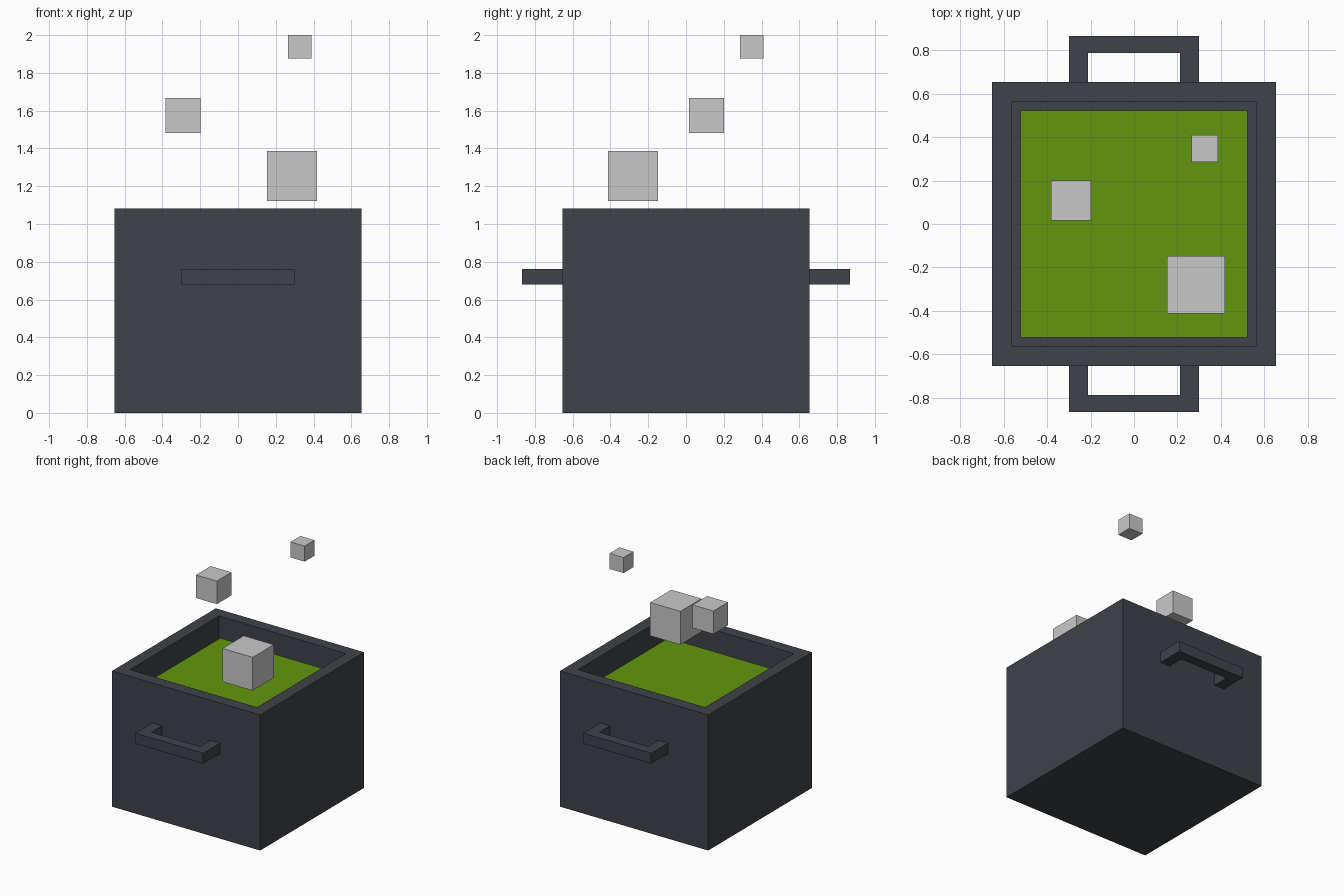
import bpy
import bmesh
from mathutils import Matrix, Vector

cube = bpy.data.objects.get("Cube")
if cube:
    bpy.data.objects.remove(cube, do_unlink=True)


def srgb(*rgb):
    return [(c / 255 / 12.92) if c < 11 else ((c / 255 + 0.055) / 1.055) ** 2.4 for c in rgb] + [1]


def material(name, color):
    mat = bpy.data.materials.new(name)
    mat.use_nodes = True
    mat.diffuse_color = color
    mat.node_tree.nodes["Principled BSDF"].inputs["Base Color"].default_value = color
    return mat


def add_object(name, bm, mat):
    bmesh.ops.recalc_face_normals(bm, faces=bm.faces)
    mesh = bpy.data.meshes.new(name)
    bm.to_mesh(mesh)
    bm.free()
    mesh.materials.append(mat)
    obj = bpy.data.objects.new(name, mesh)
    bpy.context.collection.objects.link(obj)
    return obj


def box(center, size):
    bm = bmesh.new()
    bmesh.ops.create_cube(bm, size=1, matrix=Matrix.Translation(center) @ Matrix.Diagonal((*size, 1)))
    return bm


iron = material("dark iron", srgb(62, 66, 73))
green = material("soup green", srgb(98, 150, 14))
grey = material("steam grey", srgb(201, 201, 201))

HALF, HEIGHT, WALL = 0.655, 1.083, 0.133
SOUP_Z, FLOOR = 0.932, 0.13

# Pot: a box whose top is inset for the rim and pushed down for the hollow
pot = box((0, 0, HEIGHT / 2), (HALF * 2, HALF * 2, HEIGHT))
pot.faces.ensure_lookup_table()
top = max(pot.faces, key=lambda f: f.calc_center_median().z)
bmesh.ops.inset_region(pot, faces=[top], thickness=WALL)
hollow = bmesh.ops.extrude_face_region(pot, geom=[top])["geom"]
bmesh.ops.translate(pot, vec=(0, 0, FLOOR - HEIGHT),
                    verts=[v for v in hollow if isinstance(v, bmesh.types.BMVert)])
if top.is_valid:
    bmesh.ops.delete(pot, geom=[top], context='FACES_ONLY')
add_object("pot", pot, iron)

# Soup filling the hollow
inner = (HALF - WALL) * 2
add_object("soup", box((0, 0, (SOUP_Z + FLOOR) / 2), (inner, inner, SOUP_Z - FLOOR)), green)

# Handles: a U-shaped outline extruded upwards, one on each side
HALF_PROFILE = [(0.30, HALF), (0.30, 0.867), (-0.30, 0.867), (-0.30, HALF),
                (-0.213, HALF), (-0.213, 0.787), (0.213, 0.787), (0.213, HALF)]
for name, side in (("front_handle", -1), ("back_handle", 1)):
    bm = bmesh.new()
    face = bm.faces.new([bm.verts.new((x, y * side, 0.679)) for x, y in HALF_PROFILE])
    raised = bmesh.ops.extrude_face_region(bm, geom=[face])["geom"]
    bmesh.ops.translate(bm, vec=(0, 0, 0.084),
                        verts=[v for v in raised if isinstance(v, bmesh.types.BMVert)])
    add_object(name, bm, iron)

# Steam puffs: floating cubes that shrink as they rise
for name, center, size in (("large_steam_puff", (0.286, -0.28, 1.254), 0.266),
                           ("medium_steam_puff", (-0.291, 0.109, 1.574), 0.184),
                           ("small_steam_puff", (0.326, 0.348, 1.938), 0.124)):
    add_object(name, box(Vector(center), (size, size, size)), grey)
